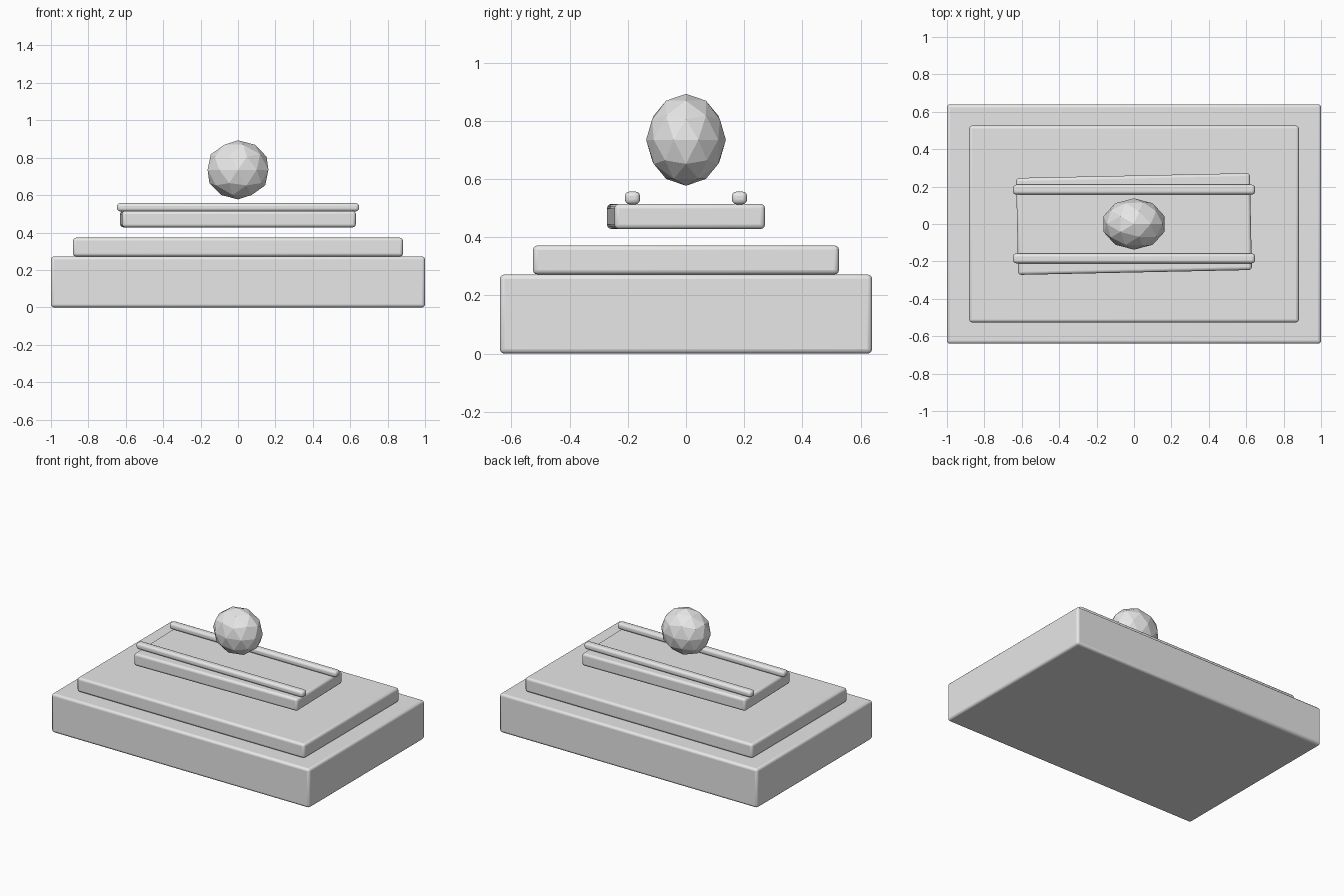
import bpy
from math import radians

cube = bpy.data.objects.get("Cube")
if cube:
    bpy.data.objects.remove(cube, do_unlink=True)

grey = bpy.data.materials.new("light grey")
grey.use_nodes = True
COLOUR = (0.8, 0.8, 0.8, 1)
grey.diffuse_color = COLOUR
grey.node_tree.nodes["Principled BSDF"].inputs["Base Color"].default_value = COLOUR


def slab(name, half_x, half_y, bottom, top, bevel, y=0, turn=0):
    """Box with rounded edges, placed by its half sizes and height range."""
    bpy.ops.mesh.primitive_cube_add(size=2, location=(0, y, (bottom + top) / 2))
    ob = bpy.context.object
    ob.name = name
    ob.scale = (half_x, half_y, (top - bottom) / 2)
    bpy.ops.object.transform_apply(location=False, rotation=False, scale=True)
    ob.rotation_euler.z = radians(turn)
    mod = ob.modifiers.new("rounded_edges", "BEVEL")
    mod.width = bevel
    mod.segments = 3
    ob.data.materials.append(grey)
    bpy.ops.object.shade_smooth_by_angle(angle=radians(20))
    return ob


# Stepped base
slab("base", 1.0, 0.64, 0, 0.272, 0.016)
slab("upper_step", 0.882, 0.526, 0.272, 0.372, 0.016)

# Floating plate, turned slightly, with a rail along each long side
slab("plate", 0.625, 0.259, 0.428, 0.515, 0.016, turn=1.2)
for side, y in (("front", -0.184), ("back", 0.184)):
    slab(side + "_rail", 0.647, 0.026, 0.513, 0.557, 0.016, y=y)

# Faceted stone above the plate
bpy.ops.mesh.primitive_ico_sphere_add(subdivisions=2, radius=1, location=(0, 0, 0.735))
stone = bpy.context.object
stone.name = "faceted_stone"
stone.scale = (0.171, 0.137, 0.158)
bpy.ops.object.transform_apply(location=False, rotation=False, scale=True)
stone.data.materials.append(grey)
